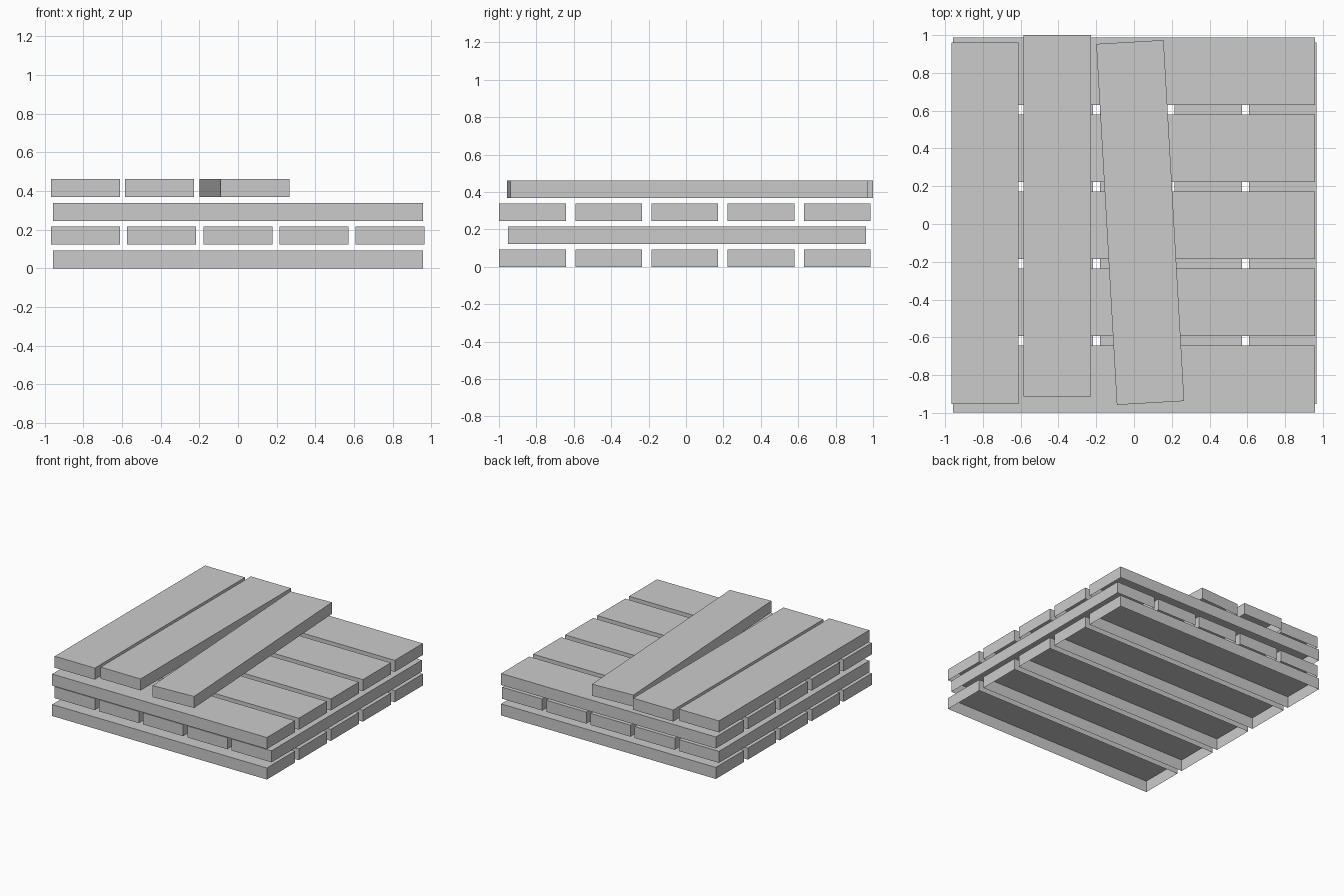
import bpy, bmesh
from mathutils import Matrix, Vector

if "Cube" in bpy.data.objects:
    bpy.data.objects.remove(bpy.data.objects["Cube"])

LENGTH, WIDTH, THICK, STEP = 1.914, 0.357, 0.093, 0.1227


def plank(name, x, y, layer, along_x=False, turn=0.0):
    """Flat board with an open underside, standing on the given layer."""
    sx, sy = (LENGTH, WIDTH) if along_x else (WIDTH, LENGTH)
    bm = bmesh.new()
    bmesh.ops.create_cube(bm, size=1)
    bmesh.ops.scale(bm, vec=Vector((sx, sy, THICK)), verts=bm.verts)
    bmesh.ops.translate(bm, vec=Vector((0, 0, THICK / 2)), verts=bm.verts)
    bm.normal_update()
    under = [f for f in bm.faces if f.normal.z < -0.5]
    bmesh.ops.delete(bm, geom=under, context='FACES_ONLY')
    mesh = bpy.data.meshes.new(name)
    bm.to_mesh(mesh)
    bm.free()
    ob = bpy.data.objects.new(name, mesh)
    ob.location = (x, y, layer * STEP)
    ob.rotation_euler.z = turn
    bpy.context.collection.objects.link(ob)
    return ob


# Full layers: planks across (1st and 3rd) and planks front to back (2nd)
for i in range(5):
    for layer in (0, 2):
        plank(f"cross_plank_{layer}_{i}", 0, -0.8205 + 0.4072 * i, layer, along_x=True)
    plank(f"long_plank_{i}", -0.789 + 0.394 * i, 0.005, 1)

# Unfinished top layer: one straight, one shifted, one skewed plank
plank("top_plank_straight", -0.789, 0.005, 3)
plank("top_plank_shifted", -0.407, 0.043, 3)
plank("top_plank_skewed", 0.033, 0.008, 3, turn=0.057)
